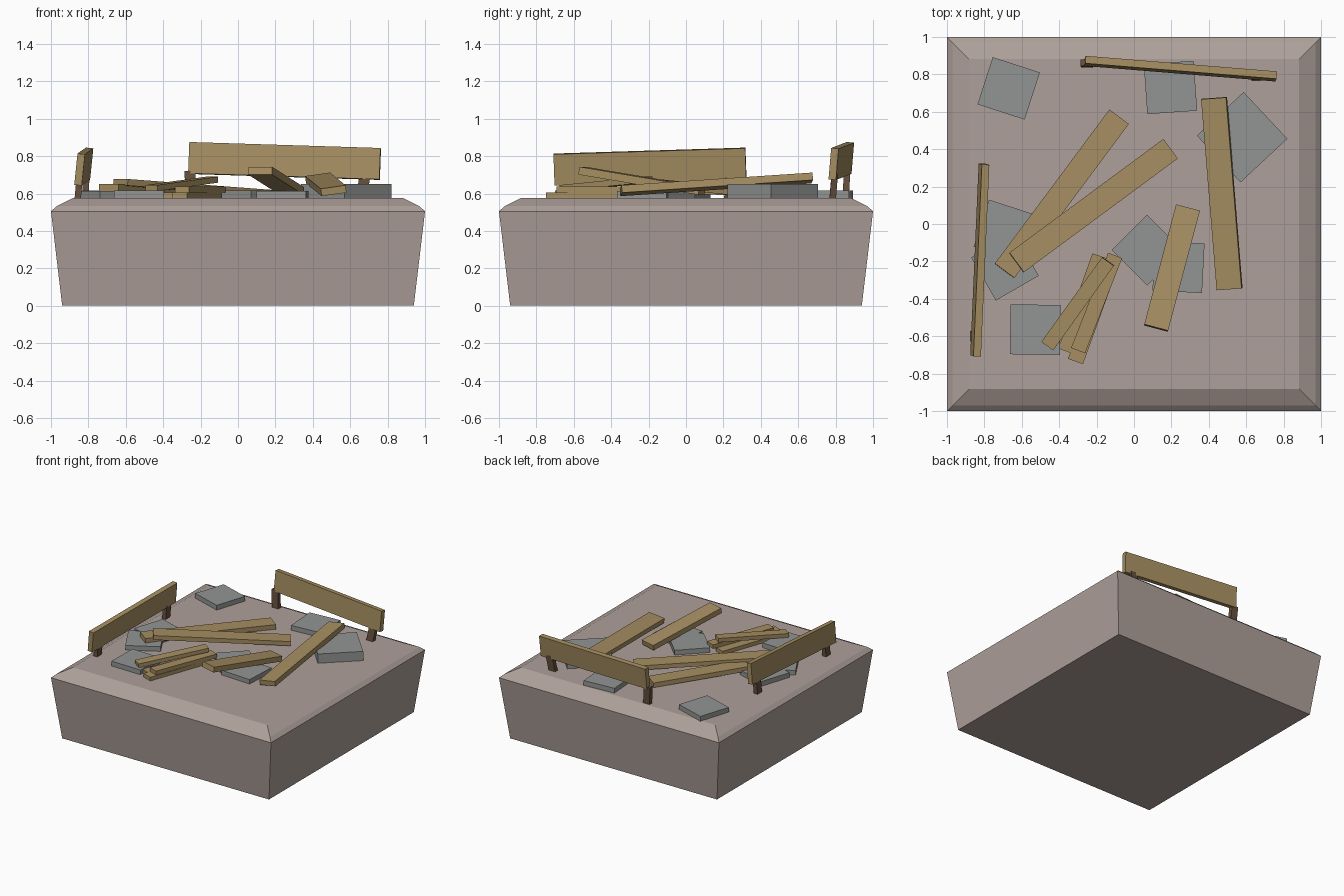
import bpy, bmesh, math
from mathutils import Vector, Matrix

if "Cube" in bpy.data.objects:
    bpy.data.objects.remove(bpy.data.objects["Cube"])


def material(name, rgb):
    m = bpy.data.materials.new(name)
    m.diffuse_color = (*rgb, 1)
    m.use_nodes = True
    m.node_tree.nodes["Principled BSDF"].inputs["Base Color"].default_value = m.diffuse_color
    return m


EARTH = material("earth", (0.42, 0.35, 0.32))
WOOD = material("wood", (0.38, 0.27, 0.12))
DARK = material("dark_wood", (0.13, 0.08, 0.045))
STONE = material("stone", (0.29, 0.30, 0.30))


def finish(name, bm, mat):
    me = bpy.data.meshes.new(name)
    bmesh.ops.recalc_face_normals(bm, faces=bm.faces)
    bm.to_mesh(me)
    bm.free()
    me.materials.append(mat)
    ob = bpy.data.objects.new(name, me)
    bpy.context.collection.objects.link(ob)
    return ob


def box(name, size, matrix, mat):
    bm = bmesh.new()
    bmesh.ops.create_cube(bm, size=1, matrix=matrix @ Matrix.Diagonal((*size, 1)))
    return finish(name, bm, mat)


def beam(name, p0, p1, width, thick, roll=0, mat=WOOD, hint=(0, 0, 1)):
    """Box running from p0 to p1, thick along the hint direction, rolled about its length."""
    p0, p1 = Vector(p0), Vector(p1)
    x = (p1 - p0).normalized()
    y = Vector(hint).cross(x).normalized()
    z = x.cross(y)
    frame = Matrix((x, y, z)).transposed().to_4x4()
    m = Matrix.Translation((p0 + p1) / 2) @ frame @ Matrix.Rotation(math.radians(roll), 4, 'X')
    return box(name, ((p1 - p0).length, width, thick), m, mat)


# ground block: stacked square rings, flared sides and a chamfered top
bm = bmesh.new()
rings = []
for h, z in [(0.94, 0), (1.0, 0.505), (0.97, 0.532), (0.883, 0.576)]:
    rings.append([bm.verts.new((sx * h, sy * h, z)) for sx, sy in ((-1, -1), (1, -1), (1, 1), (-1, 1))])
for a, b in zip(rings, rings[1:]):
    for i in range(4):
        j = (i + 1) % 4
        bm.faces.new((a[i], a[j], b[j], b[i]))
bm.faces.new(rings[0])
bm.faces.new(rings[-1])
finish("ground_block", bm, EARTH)

# paving slabs: x, y, side, turn, top height
slabs = [(-0.67, 0.725, 0.265, -18, 0.615), (0.195, 0.73, 0.267, 4, 0.615),
         (0.578, 0.464, 0.342, 43, 0.652), (-0.69, -0.037, 0.265, -18, 0.615),
         (-0.69, -0.228, 0.265, 30, 0.614), (-0.528, -0.565, 0.267, -1, 0.615),
         (0.07, -0.14, 0.267, 45, 0.615), (0.238, -0.23, 0.265, -3, 0.613)]
for i, (x, y, s, a, top) in enumerate(slabs, 1):
    m = Matrix.Translation((x, y, (top + 0.56) / 2)) @ Matrix.Rotation(math.radians(a), 4, 'Z')
    box(f"slab_{i}", (s, s, top - 0.56), m, STONE)

# loose planks
beam("long_plank_low", (-0.692, -0.25, 0.632), (-0.08, 0.573, 0.596), 0.13, 0.038)
beam("long_plank_crossing", (-0.628, -0.206, 0.66), (0.195, 0.402, 0.598), 0.13, 0.035)
beam("long_plank_right", (0.511, -0.348, 0.615), (0.428, 0.673, 0.683), 0.135, 0.04, -8)
beam("propped_plank", (0.118, -0.556, 0.722), (0.288, 0.085, 0.614), 0.132, 0.042)

# small pile of short planks
beam("pile_plank_low_left", (-0.365, -0.68, 0.59), (-0.182, -0.171, 0.59), 0.085, 0.032)
beam("pile_plank_low_right", (-0.313, -0.735, 0.59), (-0.125, -0.215, 0.59), 0.085, 0.032)
beam("pile_plank_upper", (-0.299, -0.677, 0.622), (-0.101, -0.168, 0.622), 0.08, 0.032)
beam("pile_plank_top", (-0.463, -0.652, 0.629), (-0.139, -0.2, 0.674), 0.078, 0.032)

# low barriers standing on short posts
beam("back_board", (-0.262, 0.872, 0.79), (0.76, 0.789, 0.758), 0.04, 0.168, -5)
beam("left_board", (-0.847, -0.705, 0.728), (-0.802, 0.32, 0.76), 0.04, 0.168, 6)
posts = [("back_post_left", (-0.248, 0.852, 0.56), (-0.258, 0.862, 0.72), (0, 1, 0)),
         ("back_post_right", (0.655, 0.783, 0.56), (0.68, 0.795, 0.70), (0, 1, 0)),
         ("left_post_front", (-0.858, -0.60, 0.56), (-0.848, -0.60, 0.67), (1, 0, 0)),
         ("left_post_back", (-0.818, 0.232, 0.56), (-0.81, 0.24, 0.70), (1, 0, 0))]
for name, a, b, hint in posts:
    beam(name, a, b, 0.058, 0.034, 0, DARK, hint)
